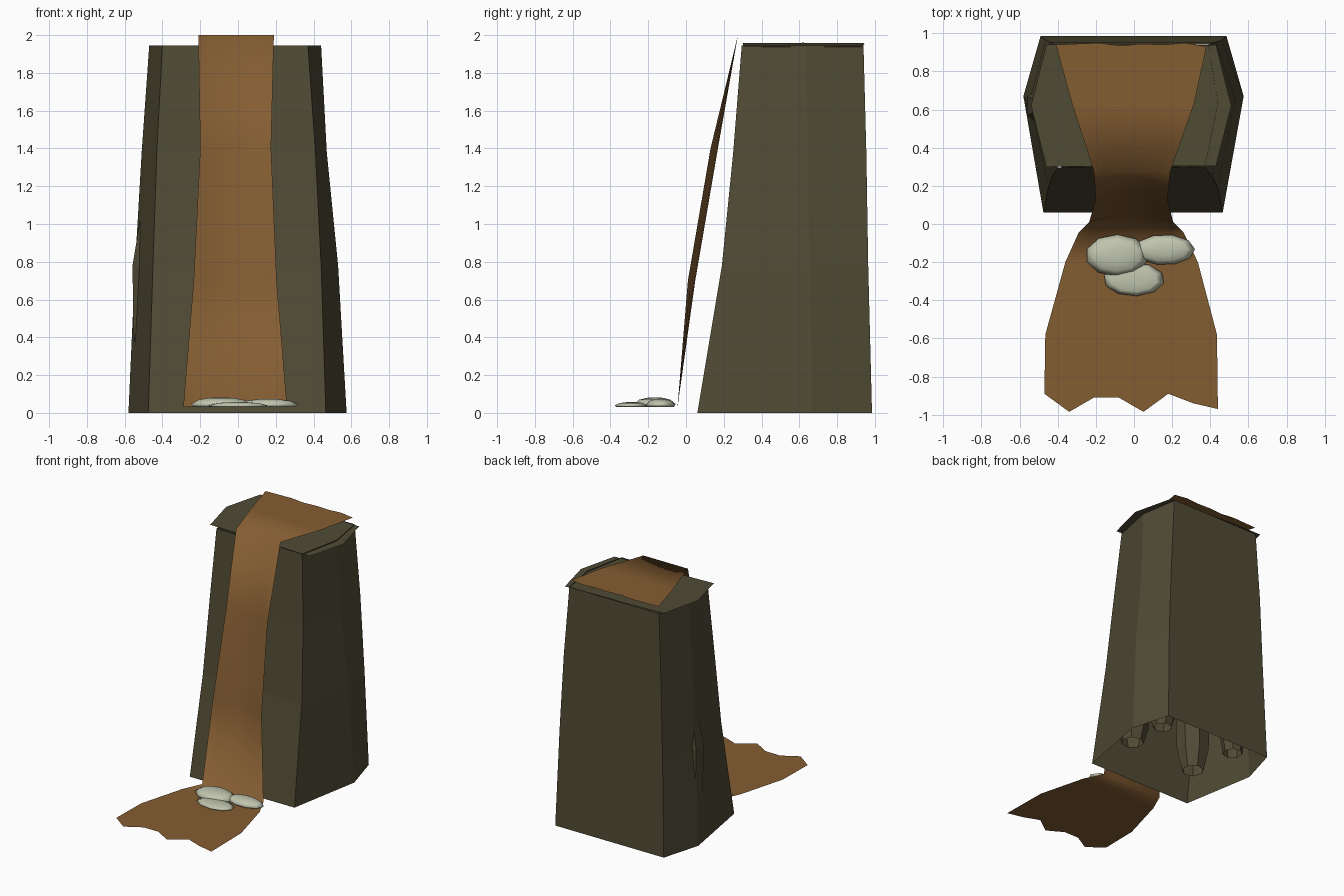
import bpy, math
from mathutils import Vector

if "Cube" in bpy.data.objects:
    bpy.data.objects.remove(bpy.data.objects["Cube"])


def mat(name, rgb):
    m = bpy.data.materials.new(name)
    m.diffuse_color = [((c / 255 + 0.055) / 1.055) ** 2.4 for c in rgb] + [1]
    m.use_nodes = True
    m.node_tree.nodes["Principled BSDF"].inputs["Base Color"].default_value = m.diffuse_color
    return m


ROCK = mat("dark olive rock", (80, 75, 53))
MUD = mat("muddy brown water", (132, 93, 50))
FOAM = mat("pale foam", (192, 197, 174))


def build(name, verts, faces, material, smooth=False):
    me = bpy.data.meshes.new(name)
    me.from_pydata(verts, [], faces)
    me.materials.append(material)
    me.polygons.foreach_set("use_smooth", [smooth] * len(faces))
    ob = bpy.data.objects.new(name, me)
    bpy.context.collection.objects.link(ob)
    return ob


def bridge(rows, n, closed):
    """Quads joining consecutive rows of n points."""
    return [(r * n + i, r * n + (i + 1) % n, (r + 1) * n + (i + 1) % n, (r + 1) * n + i)
            for r in range(rows - 1) for i in range(n if closed else n - 1)]


# Cliff wall: open hexagonal shell, tapering upward
# z, front left x, front right x, side left x, side right x, front y, middle y, back y
levels = [(0, -.475, .465, -.58, .575, .06, .67, .985),
          (.78, -.45, .44, -.545, .53, .19, .655, .965),
          (1.38, -.43, .41, -.51, .47, .25, .645, .955),
          (1.945, -.40, .37, -.47, .44, .295, .635, .94)]
verts = []
for z, fl, fr, sl, sr, yf, ym, yb in levels:
    verts += [(fl, yf, z), (fr, yf, z), (sr, ym, z), (fr + .02, yb, z),
              (fl - .015, yb, z), (sl, ym, z)]
build("cliff_wall", verts, bridge(4, 6, True), ROCK)

# Cliff top: thin tilted ledge
outline = [(-.46, .30), (.43, .305), (.51, .62), (.43, .94), (.15, .935),
           (-.15, .945), (-.46, .94), (-.54, .62)]
build("cliff_top", [(x, y, 1.948 - .022 * x) for x, y in outline],
      [tuple(range(8))], ROCK)

# Boulders embedded in the cliff, open underneath
for i, (x, y, r, z0, z1) in enumerate([(-.455, .62, .115, .18, 1.18), (-.28, .36, .13, .08, .75),
                                       (.30, .34, .13, .12, .65), (.24, .62, .11, .15, .6)]):
    verts = []
    for t, s in ((0, .65), (.25, .95), (.6, 1), (.85, .6), (1, .1)):
        for k in range(7):
            a = math.tau * k / 7 + .4 * i
            verts.append((x + r * s * math.cos(a), y + r * s * math.sin(a), z0 + t * (z1 - z0)))
    build(f"embedded_boulder_{i + 1}", verts,
          bridge(5, 7, True) + [tuple(range(28, 35))], ROCK)

# Water sheet: one ribbon across the top, down the face and over the ground
path = [(-.41, .38, .94, 2), (-.325, .315, .63, 2), (-.21, .19, .275, 2),
        (-.20, .175, .13, 1.4), (-.235, .205, .01, .7), (-.29, .26, -.045, .03),
        (-.36, .335, -.2, .03), (-.465, .435, -.58, .03), (-.47, .44, -.9, .03)]
back = [0, .005, .01, -.005, .005, 0, .01, -.01]
tip = [.01, -.085, -.01, -.01, -.085, .01, -.04, -.07]
verts = []
for r, (x0, x1, y, z) in enumerate(path):
    for i in range(8):
        t = i / 7
        dy = back[i] if r == 0 else tip[i] if r == 8 else 0
        if r in (3, 4):
            dy = .04 * math.sin(math.pi * t)  # shallow groove down the middle
        verts.append((x0 + (x1 - x0) * t, y + dy, z))
faces = [f[::-1] for f in bridge(9, 8, False)]
build("waterfall_sheet", verts, faces, MUD, True)

# Foam mounds at the foot of the fall
for i, (x, y, rx, ry, h) in enumerate([(-.09, -.165, .165, .11, .05), (.16, -.135, .16, .08, .042),
                                       (0, -.29, .16, .088, .025)]):
    verts = []
    for t, s in ((0, .92), (.3, 1), (.75, .75), (.95, .4)):
        for k in range(10):
            a = math.tau * k / 10 + .3 + i
            verts.append((x + rx * s * math.cos(a), y + ry * s * math.sin(a), .032 + h * t))
    verts.append((x, y, .032 + h))
    faces = bridge(4, 10, True) + [(30 + k, 30 + (k + 1) % 10, 40) for k in range(10)]
    faces.append(tuple(range(9, -1, -1)))
    build(f"foam_mound_{i + 1}", verts, faces, FOAM, True)
